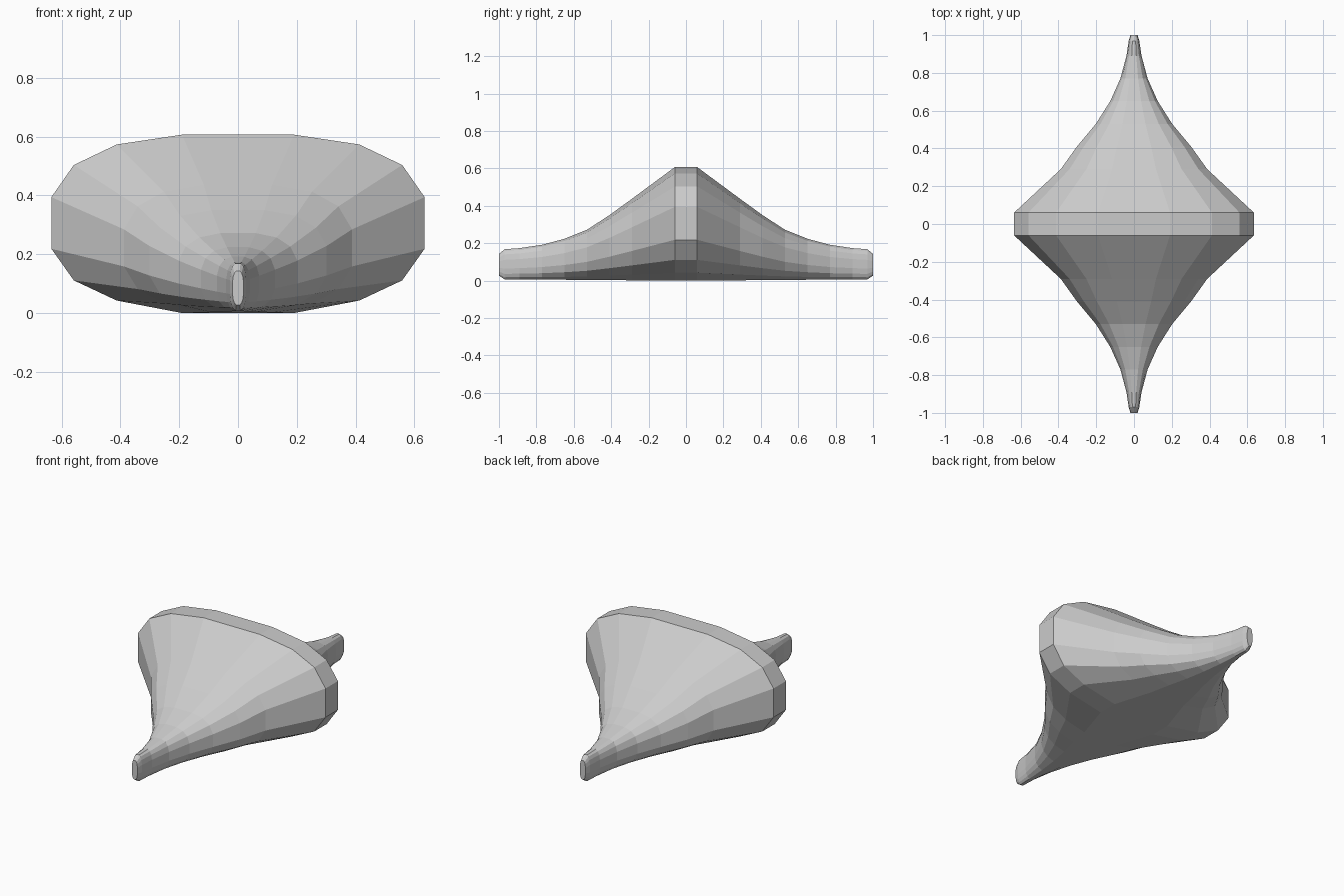
import bpy, bmesh

if "Cube" in bpy.data.objects:
    bpy.data.objects.remove(bpy.data.objects["Cube"])

# Right half of the widest cross-section (x, z as fractions of half width and height), bottom to top
half = [(0.30, 0.0), (0.65, 0.07), (0.88, 0.183), (1.0, 0.36),
        (1.0, 0.65), (0.88, 0.83), (0.65, 0.945), (0.30, 1.0)]
section = half + [(-x, z) for x, z in reversed(half)]

# Stations from rim to tip: y, half width, bottom z, top z
stations = [(0.06, 0.635, 0.0, 0.607), (0.29, 0.388, 0.002, 0.437),
            (0.41, 0.302, 0.003, 0.350), (0.53, 0.202, 0.004, 0.272),
            (0.65, 0.126, 0.005, 0.224), (0.77, 0.072, 0.006, 0.192),
            (0.89, 0.040, 0.007, 0.174), (0.97, 0.028, 0.007, 0.168),
            (1.0, 0.019, 0.027, 0.143)]
stations = [(-y, w, b, t) for y, w, b, t in reversed(stations)] + stations

# Body lofted through all stations, capped at both tips
bm = bmesh.new()
rings = [[bm.verts.new((x * w, y, b + z * (t - b))) for x, z in section]
         for y, w, b, t in stations]
n = len(section)
for r0, r1 in zip(rings, rings[1:]):
    for i in range(n):
        j = (i + 1) % n
        bm.faces.new((r0[i], r0[j], r1[j], r1[i]))
bm.faces.new(rings[0])
bm.faces.new(rings[-1])
bmesh.ops.recalc_face_normals(bm, faces=bm.faces)

mesh = bpy.data.meshes.new("spindle_body")
bm.to_mesh(mesh)
bm.free()
bpy.context.collection.objects.link(bpy.data.objects.new("spindle_body", mesh))
